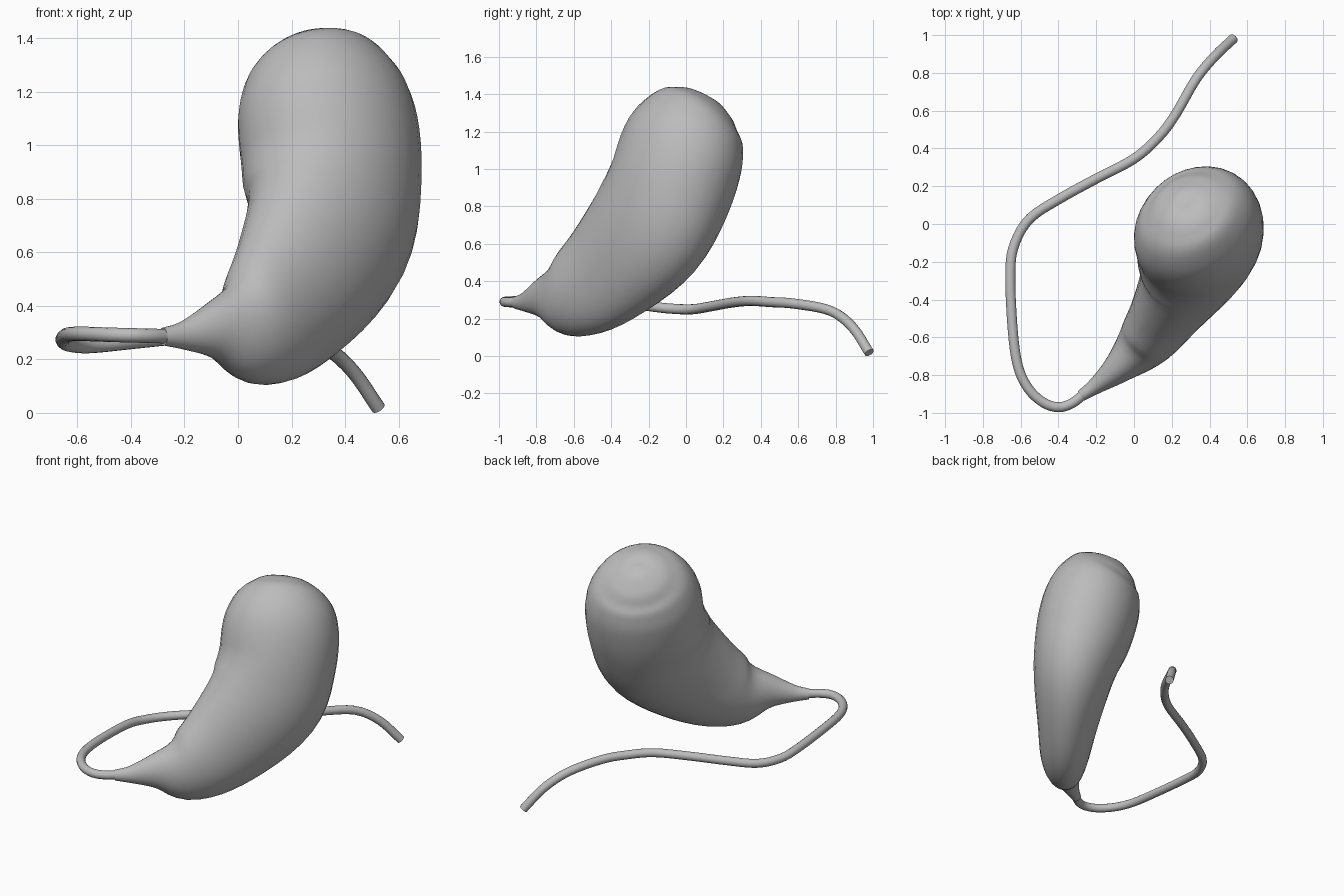
import bpy, bmesh
from math import sin, cos, tau
from mathutils import Vector

if "Cube" in bpy.data.objects:
    bpy.data.objects.remove(bpy.data.objects["Cube"], do_unlink=True)

grey = bpy.data.materials.new("soft_grey")
grey.use_nodes = True
grey.diffuse_color = (0.5, 0.5, 0.5, 1)
grey.node_tree.nodes["Principled BSDF"].inputs["Base Color"].default_value = (0.5, 0.5, 0.5, 1)


def smooth_path(keys, steps):
    """Catmull-Rom interpolation of position and radii together."""
    keys = [Vector(k) for k in keys]
    pts = [keys[0] * 2 - keys[1]] + keys + [keys[-1] * 2 - keys[-2]]
    out = []
    for a, b, c, d in zip(pts, pts[1:], pts[2:], pts[3:]):
        for i in range(steps):
            t = i / steps
            out.append((b * 2 + (c - a) * t + (a * 2 - b * 5 + c * 4 - d) * t**2
                        + (b * 3 - a - c * 3 + d) * t**3) / 2)
    return out + [keys[-1]]


def loft(name, keys, side, steps, segments):
    """Sweep an ellipse along keys of (x, y, z, radius along side, other radius)."""
    path = smooth_path(keys, steps)
    side = Vector(side)
    bm = bmesh.new()
    rings = []
    for i, p in enumerate(path):
        ahead, behind = path[min(i + 1, len(path) - 1)], path[max(i - 1, 0)]
        tangent = Vector(ahead[:3]) - Vector(behind[:3])
        tangent.normalize()
        u = (side - tangent * side.dot(tangent)).normalized()
        v = tangent.cross(u)
        angles = [tau * k / segments for k in range(segments)]
        rings.append([bm.verts.new(Vector(p[:3]) + u * cos(a) * p[3] + v * sin(a) * p[4])
                      for a in angles])
    for r, s in zip(rings, rings[1:]):
        for k in range(segments):
            n = (k + 1) % segments
            bm.faces.new((r[k], r[n], s[n], s[k]))
    bm.faces.new(rings[0][::-1])
    bm.faces.new(rings[-1])
    bmesh.ops.recalc_face_normals(bm, faces=bm.faces)
    mesh = bpy.data.meshes.new(name)
    bm.to_mesh(mesh)
    bm.free()
    obj = bpy.data.objects.new(name, mesh)
    bpy.context.collection.objects.link(obj)
    mesh.materials.append(grey)
    bpy.ops.object.select_all(action='DESELECT')
    obj.select_set(True)
    bpy.context.view_layer.objects.active = obj
    bpy.ops.object.shade_smooth_by_angle()
    return obj


# Bean-shaped sac, from the narrow neck up to the rounded head
loft("sac", [
    (-.28, -.91, .285, .03, .033),
    (-.2, -.855, .29, .045, .055),
    (-.08, -.76, .31, .085, .115),
    (.06, -.62, .325, .15, .23),
    (.195, -.43, .445, .195, .305),
    (.33, -.205, .68, .265, .37),
    (.35, -.085, .9, .31, .365),
    (.33, -.015, 1.12, .31, .355),
    (.305, .045, 1.255, .265, .3),
    (.285, .09, 1.33, .19, .205),
    (.275, .115, 1.37, .1, .105),
    (.273, .121, 1.382, .012, .012),
], (1, -1, 0), 5, 32)

# Thin duct looping from the neck around behind the sac
duct_points = [
    (-.27, -.905, .287), (-.33, -.95, .288), (-.4, -.97, .29), (-.48, -.945, .292),
    (-.56, -.87, .295), (-.615, -.75, .295), (-.643, -.55, .29), (-.655, -.25, .272),
    (-.63, -.1, .255), (-.55, .03, .25), (-.4, .13, .265), (-.2, .24, .285),
    (0, .345, .295), (.13, .46, .288), (.22, .58, .28), (.33, .77, .243),
    (.43, .89, .155), (.525, .98, .018),
]
loft("duct", [p + (.027, .027) for p in duct_points], (0, 0, 1), 4, 14)
